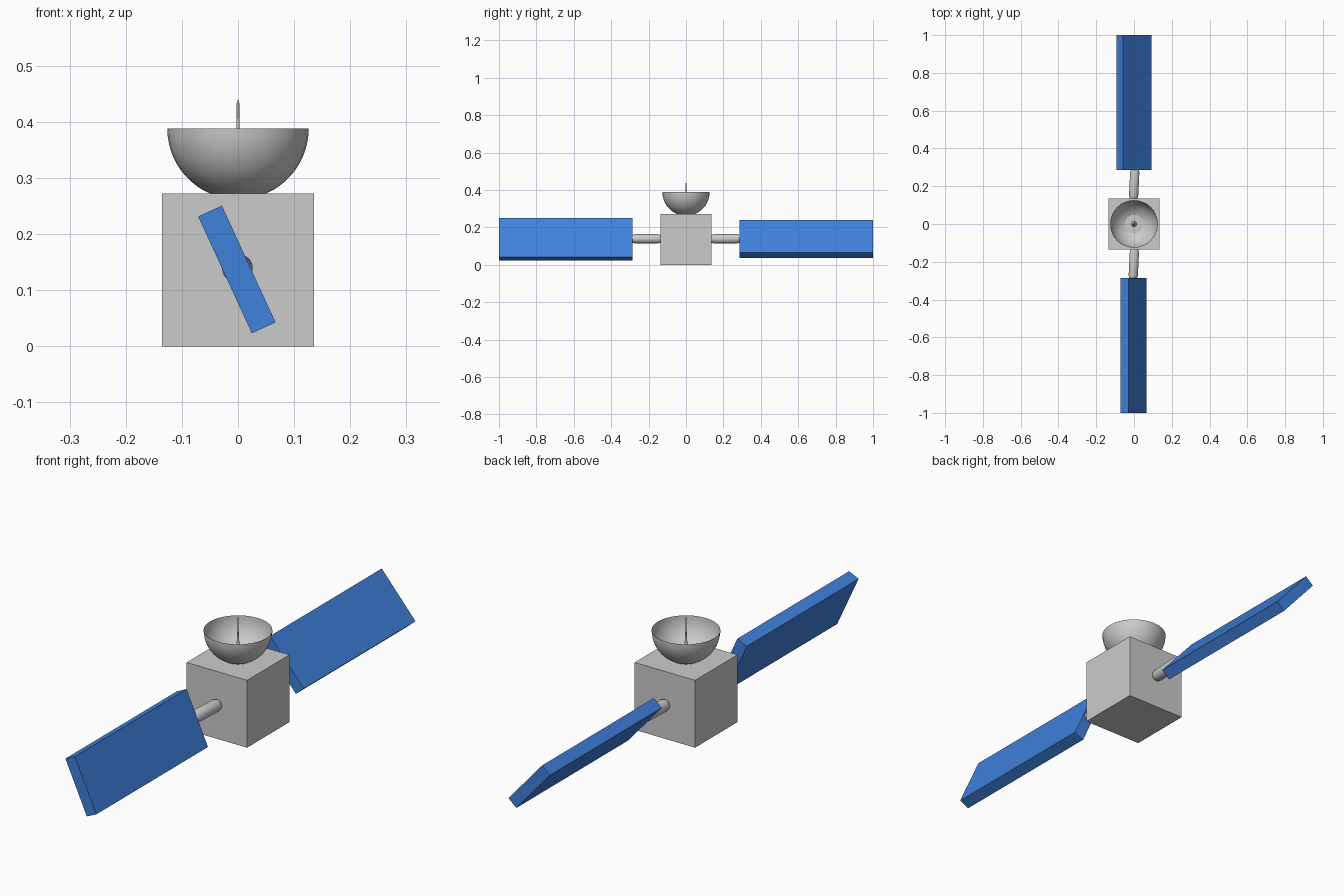
import bpy, bmesh, math
from mathutils import Matrix, Vector

if "Cube" in bpy.data.objects:
    bpy.data.objects.remove(bpy.data.objects["Cube"])

blue = bpy.data.materials.new("panel_blue")
blue.diffuse_color = (0.05, 0.22, 0.72, 1)
blue.use_nodes = True
blue.node_tree.nodes["Principled BSDF"].inputs["Base Color"].default_value = blue.diffuse_color


def finish(name, bm, mat=None, smooth=False):
    bmesh.ops.recalc_face_normals(bm, faces=bm.faces)
    me = bpy.data.meshes.new(name)
    bm.to_mesh(me)
    bm.free()
    ob = bpy.data.objects.new(name, me)
    bpy.context.collection.objects.link(ob)
    if mat:
        me.materials.append(mat)
    if smooth:
        bpy.ops.object.select_all(action='DESELECT')
        ob.select_set(True)
        bpy.context.view_layer.objects.active = ob
        bpy.ops.object.shade_smooth_by_angle(angle=math.radians(40))
    return ob


def box(name, size, loc, tilt=0, mat=None):
    bm = bmesh.new()
    m = (Matrix.Translation(loc) @ Matrix.Rotation(math.radians(tilt), 4, 'Y')
         @ Matrix.Diagonal((*size, 1)))
    bmesh.ops.create_cube(bm, size=1, matrix=m)
    return finish(name, bm, mat)


def lathe(name, profile, matrix=Matrix(), sides=32):
    """Spin (radius, height) points around local z."""
    bm = bmesh.new()
    verts = [bm.verts.new((r, 0, z)) for r, z in profile]
    edges = [bm.edges.new(p) for p in zip(verts, verts[1:])]
    bmesh.ops.spin(bm, geom=verts + edges, cent=(0, 0, 0), axis=(0, 0, 1),
                   angle=math.tau, steps=sides, use_duplicate=False)
    bmesh.ops.remove_doubles(bm, verts=bm.verts, dist=1e-5)
    bm.transform(matrix)
    return finish(name, bm, smooth=True)


# Body
box("body", (0.27, 0.27, 0.272), (0, 0, 0.136))

# Open thin hemisphere dish, sunk slightly into the body
R, RIM = 0.126, 0.388
angles = [math.radians(a) for a in range(0, 91, 6)]
lathe("dish", [(R * math.sin(a), RIM - R * math.cos(a)) for a in angles])

# Antenna with a flared base
lathe("antenna", [(0, 0.264), (0.016, 0.264), (0.013, 0.28), (0.008, 0.31),
                  (0.004, 0.35), (0.0025, 0.388), (0.0022, 0.438), (0, 0.438)], sides=16)

# Panels and slightly slanted round-ended arms: side, panel tilt, centre x
for label, s, tilt, cx in (("front", -1, -24.7, -0.002), ("back", 1, -41.1, 0)):
    box(label + "_solar_panel", (0.0465, 0.713, 0.229), (cx, s * 0.6435, 0.137), tilt, blue)
    start = Vector((-0.003 if s > 0 else 0.003, s * 0.13, 0.139))
    end = Vector((0.005 if s > 0 else -0.005, s * 0.292, 0.139))
    axis = end - start
    n = axis.length
    m = Matrix.Translation(start) @ axis.to_track_quat('Z', 'Y').to_matrix().to_4x4()
    lathe(label + "_arm", [(0, 0), (0.015, 0), (0.021, 0.006), (0.0245, 0.02),
                           (0.0245, n - 0.02), (0.021, n - 0.006), (0.015, n), (0, n)], m, 24)
